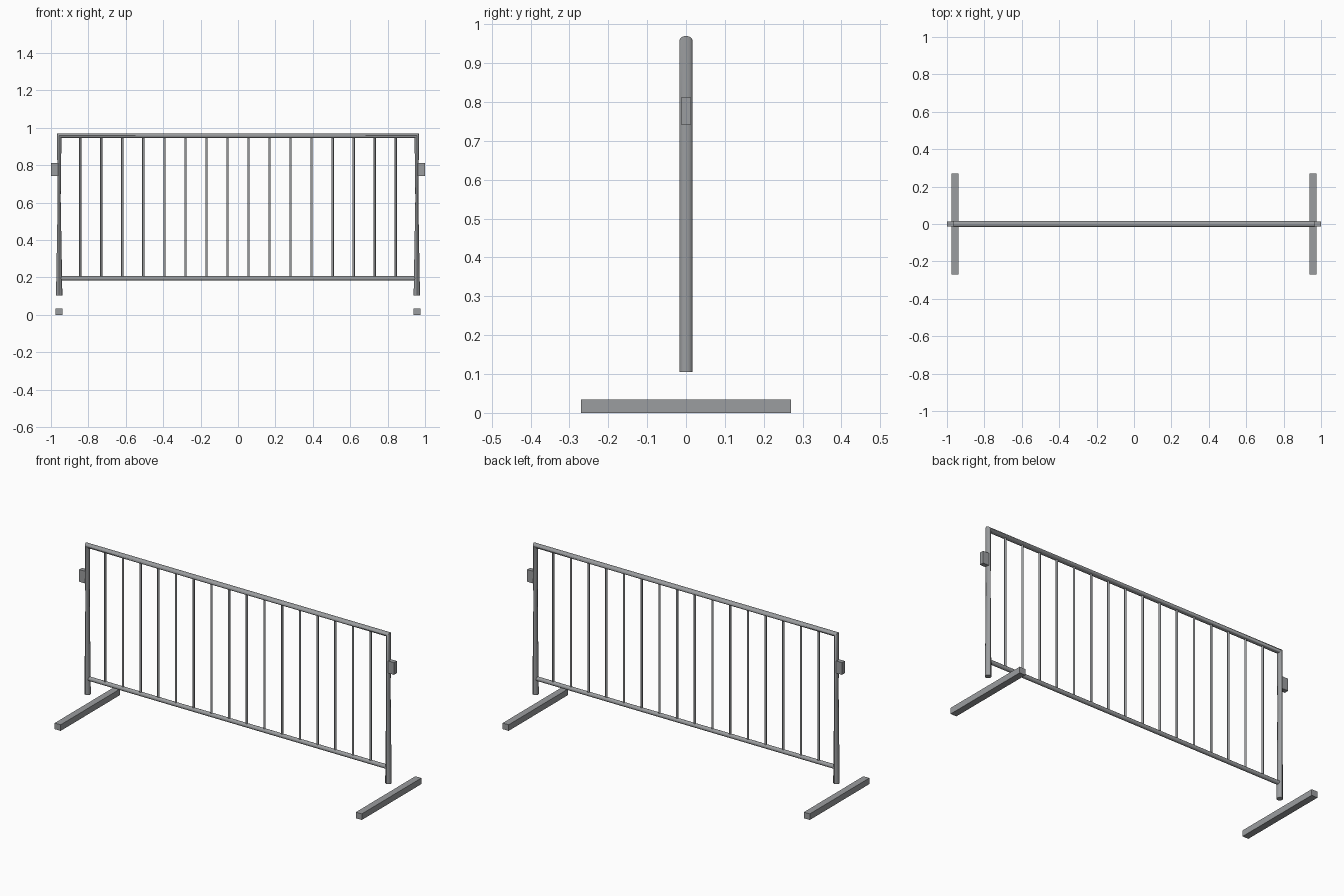
import bpy, bmesh, math
from mathutils import Vector

if "Cube" in bpy.data.objects:
    bpy.data.objects.remove(bpy.data.objects["Cube"])

SIDES = 12
steel = bpy.data.materials.new("galvanised_steel")
steel.diffuse_color = (0.33, 0.34, 0.35, 1)
steel.use_nodes = True
steel.node_tree.nodes["Principled BSDF"].inputs["Base Color"].default_value = steel.diffuse_color


def finish(name, bm, smooth=False):
    bmesh.ops.recalc_face_normals(bm, faces=bm.faces)
    me = bpy.data.meshes.new(name)
    bm.to_mesh(me)
    bm.free()
    me.materials.append(steel)
    ob = bpy.data.objects.new(name, me)
    bpy.context.collection.objects.link(ob)
    if smooth:
        bpy.ops.object.select_all(action='DESELECT')
        ob.select_set(True)
        bpy.context.view_layer.objects.active = ob
        bpy.ops.object.shade_smooth_by_angle(angle=math.radians(40))
    return ob


def tube(name, rings):
    """Sweep through rings of (centre, in-plane half axis); depth is along y."""
    bm = bmesh.new()
    loops = []
    for centre, axis, ry in rings:
        loop = []
        for i in range(SIDES):
            a = 2 * math.pi * i / SIDES
            p = Vector(centre) + Vector(axis) * math.sin(a)
            p.y += ry * math.cos(a)
            loop.append(bm.verts.new(p))
        loops.append(loop)
    for lo, hi in zip(loops, loops[1:]):
        for i in range(SIDES):
            j = (i + 1) % SIDES
            bm.faces.new((lo[i], lo[j], hi[j], hi[i]))
    bm.faces.new(loops[0])
    bm.faces.new(loops[-1])
    return finish(name, bm, True)


def box(name, centre, size):
    bm = bmesh.new()
    bmesh.ops.create_cube(bm, size=1)
    for v in bm.verts:
        v.co = Vector([c + s * k for c, s, k in zip(centre, size, v.co)])
    return finish(name, bm)


# Outer frame: one bent tube with slim upper posts and mitred corners
X, TOP, R = 0.956, 0.958, 0.017
M = R * 0.707
left = [((-X, 0, 0.105), (-R, 0, 0), R),
        ((-X, 0, 0.62), (-0.008, 0, 0), R),
        ((-X, 0, TOP), (-M, 0, M), R)]
right = [((-c[0], 0, c[2]), (-a[0], 0, a[2]), r) for c, a, r in reversed(left)]
tube("outer_frame", left + right)

# Bottom rail
tube("bottom_rail", [((-0.95, 0, 0.195), (0, 0, 0.012), 0.012),
                     ((0.95, 0, 0.195), (0, 0, 0.012), 0.012)])

# Vertical infill bars
STEP = 2 * X / 17
for i in range(16):
    x = -X + STEP * (i + 1)
    tube(f"infill_bar_{i + 1}", [((x, 0, 0.195), (0.006, 0, 0), 0.006),
                                 ((x, 0, 0.955), (0.006, 0, 0), 0.006)])

# Feet and connector blocks on both ends
for side, s in (("left", -1), ("right", 1)):
    box(f"{side}_foot", (s * 0.957, 0, 0.0175), (0.038, 0.54, 0.035))
    box(f"{side}_connector", (s * 0.981, 0, 0.777), (0.038, 0.026, 0.07))
